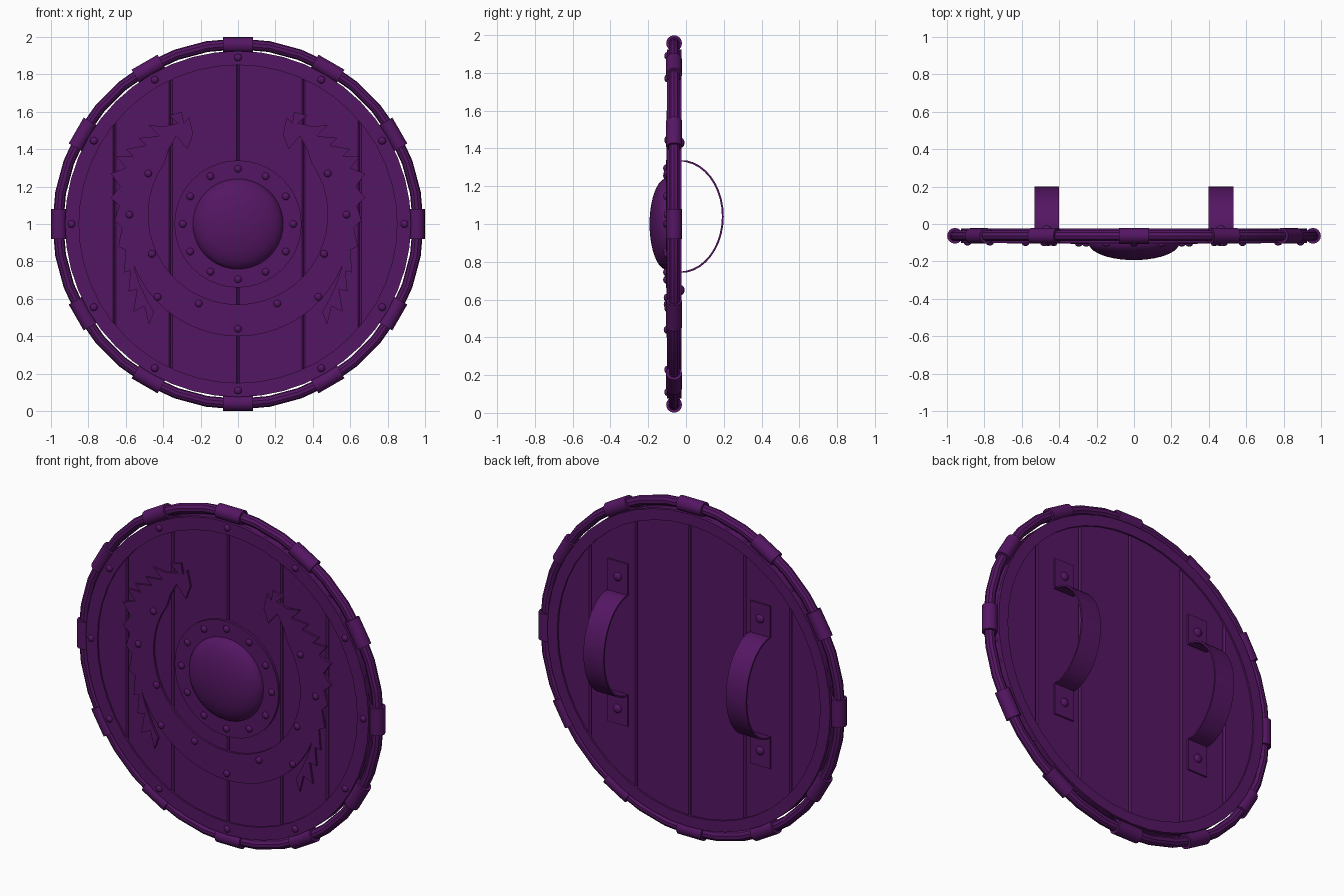
import bpy, bmesh, math
from mathutils import Matrix, Vector

if "Cube" in bpy.data.objects:
    bpy.data.objects.remove(bpy.data.objects["Cube"])

mat = bpy.data.materials.new("purple")
mat.diffuse_color = (0.09, 0.008, 0.125, 1)
mat.use_nodes = True
mat.node_tree.nodes["Principled BSDF"].inputs["Base Color"].default_value = mat.diffuse_color
CZ = 1.0


def finish(name, bm, smooth=True, bevel=0):
    bmesh.ops.remove_doubles(bm, verts=bm.verts, dist=1e-5)
    bmesh.ops.recalc_face_normals(bm, faces=bm.faces)
    me = bpy.data.meshes.new(name)
    bm.to_mesh(me)
    bm.free()
    ob = bpy.data.objects.new(name, me)
    bpy.context.collection.objects.link(ob)
    me.materials.append(mat)
    if bevel:
        m = ob.modifiers.new("bevel", 'BEVEL')
        m.width, m.segments, m.limit_method = bevel, 1, 'ANGLE'
        m.angle_limit = math.radians(40)
    if smooth:
        bpy.ops.object.select_all(action='DESELECT')
        ob.select_set(True)
        bpy.context.view_layer.objects.active = ob
        bpy.ops.object.shade_smooth_by_angle(angle=math.radians(35))
    return ob


def plate(name, pts, y0, y1, bevel=0):
    """Flat outline in x/z extruded from y0 to y1."""
    bm = bmesh.new()
    f = bm.faces.new([bm.verts.new((x, y0, z)) for x, z in pts])
    r = bmesh.ops.extrude_face_region(bm, geom=[f])
    vs = [v for v in r['geom'] if isinstance(v, bmesh.types.BMVert)]
    bmesh.ops.translate(bm, verts=vs, vec=(0, y1 - y0, 0))
    return finish(name, bm, False, bevel)


def lathe(name, prof, n, closed=True):
    """Spin (radius, y) profile about the shield axis."""
    bm = bmesh.new()
    rows = []
    for i in range(n):
        a = 2 * math.pi * i / n
        rows.append([bm.verts.new((r * math.cos(a), y, CZ + r * math.sin(a))) for r, y in prof])
    m = len(prof)
    for i in range(n):
        p, q = rows[i], rows[(i + 1) % n]
        for j in range(m if closed else m - 1):
            k = (j + 1) % m
            bm.faces.new((p[j], p[k], q[k], q[j]))
    return finish(name, bm)


def arc(cx, cz, r, a0, a1, n):
    return [(cx + r * math.cos(math.radians(a0 + (a1 - a0) * i / n)),
             cz + r * math.sin(math.radians(a0 + (a1 - a0) * i / n))) for i in range(n + 1)]


def rivets(name, pts, y, r=0.02):
    bm = bmesh.new()
    for x, z in pts:
        M = Matrix.Translation((x, y, z)) @ Matrix.Diagonal((1, 0.7, 1, 1)) @ Matrix.Rotation(math.pi / 2, 4, 'X')
        bmesh.ops.create_uvsphere(bm, u_segments=12, v_segments=8, radius=r, matrix=M)
    return finish(name, bm)


# wooden planks clipped to a circle
R = 0.92
cuts = [-R, -0.66, -0.36, 0, 0.35, 0.65, R]
for i, (a, b) in enumerate(zip(cuts, cuts[1:])):
    ta, tb = math.degrees(math.acos(a / R)), math.degrees(math.acos(b / R))
    pts = arc(0, CZ, R, tb, ta, 8) + arc(0, CZ, R, -ta, -tb, 8)
    clean = []
    for p in pts:
        if all(math.dist(p, q) > 1e-4 for q in clean):
            clean.append(p)
    plate(f"plank_{i + 1}", clean, -0.092, -0.035, 0.009)

# metal bands on both sides of the edge
lathe("front_band", [(0.925, -0.101), (0.85, -0.101), (0.85, -0.08), (0.925, -0.08)], 48)
lathe("back_band", [(0.925, -0.025), (0.86, -0.025), (0.86, -0.045), (0.925, -0.045)], 48)

# outer tube
lathe("rim_tube", [(0.963 + 0.029 * math.cos(t * math.pi / 5), -0.063 + 0.029 * math.sin(t * math.pi / 5))
                   for t in range(10)], 36)

# sleeves clamping the tube
bm = bmesh.new()
for i in range(12):
    M = (Matrix.Translation((0, 0, CZ)) @ Matrix.Rotation(math.radians(30 * i), 4, 'Y')
         @ Matrix.Translation((0.957, -0.063, 0)))
    bmesh.ops.create_cone(bm, cap_ends=True, segments=16, radius1=0.042, radius2=0.042, depth=0.16, matrix=M)
finish("rim_sleeves", bm)

# central boss
lathe("boss_plate", [(0.34, -0.085), (0.34, -0.107), (0.22, -0.107), (0.22, -0.085)], 40)
lathe("boss_dome", [(0.243 * math.cos(t * math.pi / 20), -0.1 - 0.093 * math.sin(t * math.pi / 20))
                    for t in range(11)], 40, False)

# serpent crescent: inner arc, head, spines, outer arc, then mirrored
head = [(-.37, 1.40), (-.33, 1.47), (-.27, 1.40), (-.24, 1.48), (-.26, 1.57), (-.29, 1.54), (-.30, 1.60),
        (-.37, 1.58), (-.32, 1.54), (-.40, 1.52), (-.48, 1.53), (-.42, 1.47), (-.53, 1.46), (-.49, 1.42),
        (-.60, 1.40), (-.56, 1.36), (-.65, 1.36), (-.60, 1.30), (-.68, 1.27), (-.63, 1.20)]
spines = [(-.68, 1.14), (-.635, 1.10), (-.66, 1.02), (-.62, .98), (-.64, .88), (-.60, .86), (-.61, .74),
          (-.575, .75), (-.585, .64), (-.54, .65), (-.56, .53), (-.50, .56), (-.475, .46), (-.45, .53),
          (-.49, .60), (-.53, .69)]
left = arc(0, 1.05, 0.48, 270, 145, 16)[1:] + head + spines + arc(0, CZ, 0.6, 202, 270, 10)[:-1]
outline = [(0, .57)] + left + [(0, .40)] + [(-x, z) for x, z in reversed(left)]
plate("serpent_plate", outline, -0.085, -0.104)

# front rivets
ring = lambda r: [(r * math.sin(i * math.pi / 6), CZ + r * math.cos(i * math.pi / 6)) for i in range(12)]
rivets("band_rivets", ring(0.89), -0.101)
rivets("boss_rivets", ring(0.295), -0.107)
half = [(.48, 1.27), (.58, 1.05), (.46, .84), (.43, .61), (.21, .575)]
rivets("serpent_rivets", [(s * x, z) for x, z in half for s in (-1, 1)] + [(0, .44)], -0.104)

# arm straps with end tabs
for side, cx in (("left", -0.467), ("right", 0.465)):
    path = [(-0.03, 0.56)]
    path += [(-0.03 + 0.225 * math.sin(math.pi * i / 20), 1.04 - 0.295 * math.cos(math.pi * i / 20))
             for i in range(21)]
    path += [(-0.03, 1.52)]
    bm = bmesh.new()
    rows = []
    for i, (y, z) in enumerate(path):
        p, q = Vector(path[max(i - 1, 0)]), Vector(path[min(i + 1, len(path) - 1)])
        t = (q - p).normalized()
        n = Vector((t.y, -t.x)) * 0.005
        rows.append([bm.verts.new((cx + sx * 0.066, y + s * n.x, z + s * n.y))
                     for sx, s in ((-1, -1), (1, -1), (1, 1), (-1, 1))])
    for p, q in zip(rows, rows[1:]):
        for j in range(4):
            bm.faces.new((p[j], p[(j + 1) % 4], q[(j + 1) % 4], q[j]))
    bm.faces.new(rows[0])
    bm.faces.new(rows[-1])
    finish(f"{side}_strap", bm)
    rivets(f"{side}_strap_rivets", [(cx, 1.43), (cx, 0.65)], -0.026, 0.026)
